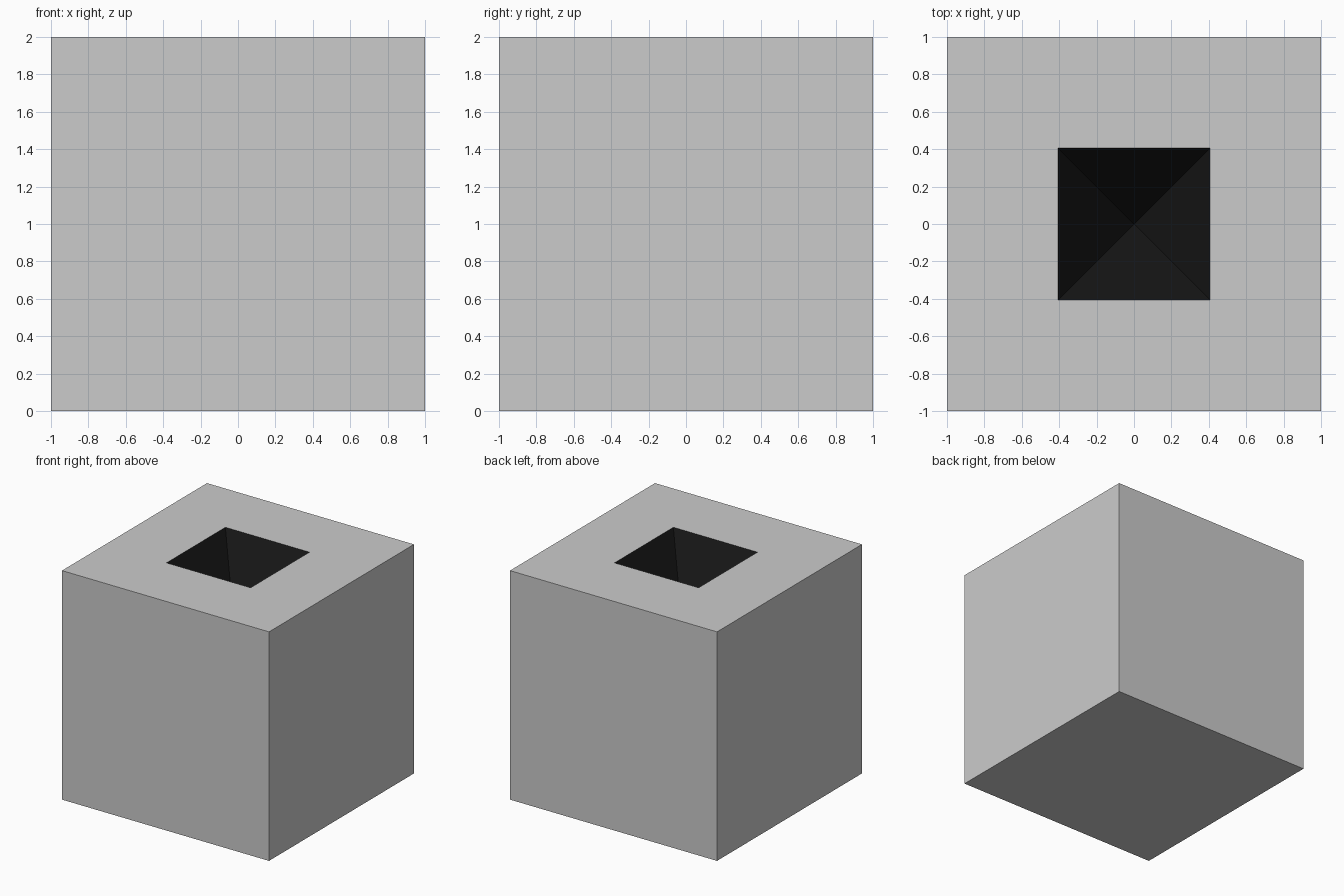
import bpy, bmesh

if "Cube" in bpy.data.objects:
    bpy.data.objects.remove(bpy.data.objects["Cube"])

HOLE = 0.16   # half width of the square opening
DEPTH = 1.0   # depth of the tapering pit

dark = bpy.data.materials.new("dark")
dark.diffuse_color = (0.01, 0.01, 0.01, 1)
dark.use_nodes = True
dark.node_tree.nodes["Principled BSDF"].inputs["Base Color"].default_value = dark.diffuse_color

# Cube block with its top face inset to form the opening
bpy.ops.mesh.primitive_cube_add(size=2, location=(0, 0, 1))
block = bpy.context.object
block.name = "block"
grey = bpy.data.materials.new("grey")
grey.diffuse_color = (0.8, 0.8, 0.8, 1)
grey.use_nodes = True
grey.node_tree.nodes["Principled BSDF"].inputs["Base Color"].default_value = grey.diffuse_color
block.data.materials.append(grey)
block.data.materials.append(dark)

bm = bmesh.new()
bm.from_mesh(block.data)
top = max(bm.faces, key=lambda f: f.calc_center_median().z)
bmesh.ops.inset_individual(bm, faces=[top], thickness=1 - HOLE)

# Dark pit: the inner square is pulled down to a point
pit = bmesh.ops.poke(bm, faces=[top])
for v in pit["verts"]:
    v.co.z -= DEPTH
for f in pit["faces"]:
    f.material_index = 1
bm.to_mesh(block.data)
bm.free()
